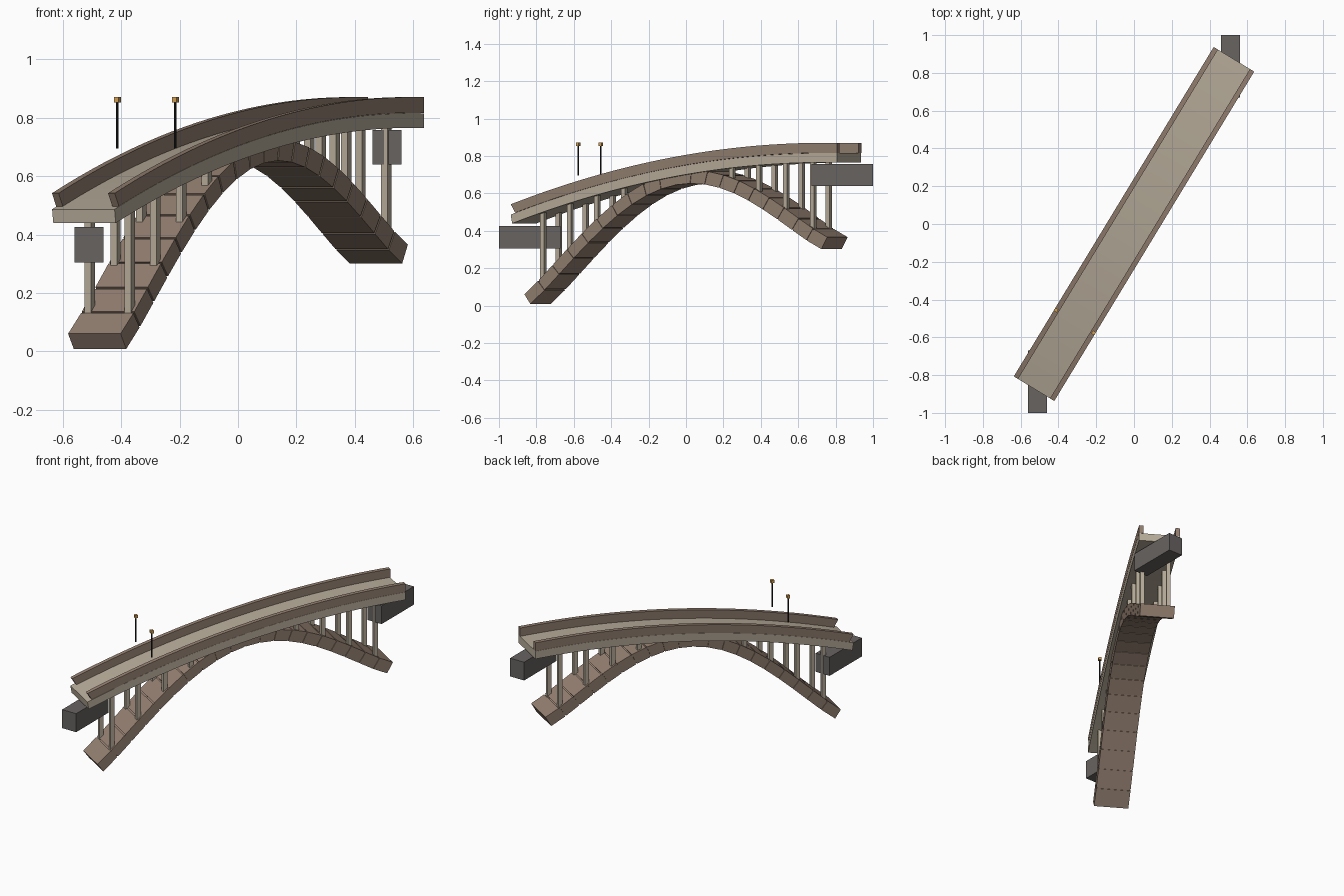
import bpy, math
from mathutils import Matrix, Vector

cube = bpy.data.objects.get("Cube")
if cube:
    bpy.data.objects.remove(cube, do_unlink=True)


def material(name, rgb):
    m = bpy.data.materials.new(name)
    m.use_nodes = True
    m.diffuse_color = (*rgb, 1)
    bsdf = next(n for n in m.node_tree.nodes if n.type == 'BSDF_PRINCIPLED')
    bsdf.inputs["Base Color"].default_value = (*rgb, 1)
    return m


DECK = material("pale stone", (0.47, 0.41, 0.32))
STONE = material("brown stone", (0.29, 0.21, 0.16))
GREY = material("grey concrete", (0.135, 0.125, 0.12))
BLACK = material("black iron", (0.012, 0.012, 0.013))
GOLD = material("amber lamp", (0.66, 0.36, 0.09))

# Bridge axis is local x, turned in plan
TURN = Matrix.Rotation(math.radians(58.74), 4, 'Z')
RISE = 0.161          # overall climb along the bridge
ARCH_HALF = 0.91
DECK_HALF = 1.02


def add_mesh(name, verts, faces, mat, matrix=TURN):
    me = bpy.data.meshes.new(name)
    me.from_pydata(verts, [], faces)
    me.materials.append(mat)
    ob = bpy.data.objects.new(name, me)
    bpy.context.collection.objects.link(ob)
    ob.matrix_world = matrix
    return ob


def strip(name, low, high, y0, y1, mat):
    """Sweep a rectangle through matching lower and upper (x, z) points."""
    verts, faces = [], []
    for (xl, zl), (xh, zh) in zip(low, high):
        verts += [(xl, y0, zl), (xl, y1, zl), (xh, y1, zh), (xh, y0, zh)]
    last = 4 * (len(low) - 1)
    for b in range(0, last, 4):
        for k in range(4):
            n = (k + 1) % 4
            faces.append((b + k, b + 4 + k, b + 4 + n, b + n))
    faces += [(0, 1, 2, 3), (last + 3, last + 2, last + 1, last)]
    return add_mesh(name, verts, faces, mat)


def box(name, lo, hi, mat, matrix=TURN):
    (a, b, c), (d, e, f) = lo, hi
    verts = [(x, y, z) for z in (c, f) for x, y in ((a, b), (d, b), (d, e), (a, e))]
    faces = [(3, 2, 1, 0), (4, 5, 6, 7)]
    faces += [(k, (k + 1) % 4, (k + 1) % 4 + 4, k + 4) for k in range(4)]
    return add_mesh(name, verts, faces, mat, matrix)


# Road line: top of the parapet along the axis
def rail_top(s):
    return 0.794 + RISE * s - 0.085 * s * s


def road_line(drop, inset=0.0):
    n = 36
    pts = []
    for i in range(n + 1):
        t = i / n
        s = -DECK_HALF + 2 * DECK_HALF * t + inset * (1 - t)
        pts.append((s, rail_top(s) - drop))
    return pts


strip("deck", road_line(0.105, 0.008), road_line(0.055), -0.125, 0.125, DECK)
for side, label in ((1, "left"), (-1, "right")):
    ya, yb = sorted((side * 0.099, side * 0.1255))
    strip(label + "_parapet", road_line(0.054, 0.028), road_line(0), ya, yb, STONE)


# Arch: symmetric curve with thickness along its normal, then sheared to the climb
def arch_curve(s):
    u = min(abs(s) / ARCH_HALF, 1)
    return 0.155 + 0.49 * max(math.cos(u * math.pi / 2), 0) ** 1.12


def arch_pair(s):
    e = 0.06
    a, b = max(s - e, -ARCH_HALF), min(s + e, ARCH_HALF)
    slope = (arch_curve(b) - arch_curve(a)) / (b - a)
    normal = Vector((-slope, 1)).normalized() * 0.069
    low = Vector((s, arch_curve(s)))
    high = low + normal
    return [(p.x, p.y + RISE * p.x) for p in (low, high)]


BLOCKS = 20
step = 2 * ARCH_HALF / BLOCKS
for i in range(BLOCKS):
    s0 = -ARCH_HALF + i * step
    ends = [arch_pair(s0 + (0.003 if i else 0)),
            arch_pair(s0 + step - (0.003 if i < BLOCKS - 1 else 0))]
    strip(f"arch_block_{i + 1}", [e[0] for e in ends], [e[1] for e in ends],
          -0.105, 0.105, STONE)
# Slightly recessed core closes the joints
core = [arch_pair(-ARCH_HALF + 0.01 + i * (2 * ARCH_HALF - 0.02) / 40) for i in range(41)]
low = [(a[0] * 0.95 + b[0] * 0.05, a[1] * 0.95 + b[1] * 0.05) for a, b in core]
high = [(a[0] * 0.08 + b[0] * 0.92, a[1] * 0.08 + b[1] * 0.92) for a, b in core]
strip("arch_core", low, high, -0.101, 0.101, STONE)


# Paired columns between arch and deck
def arch_mid(s):
    return arch_curve(s) + RISE * s + 0.045


W = 0.013
for k in range(-5, 6):
    if k == 0:
        continue
    s = k * 0.169
    for y, label in ((0.08, "left"), (-0.08, "right")):
        box(f"{label}_column_{k + 6}", (s - W, y - W, arch_mid(s)),
            (s + W, y + W, rail_top(s) - 0.08), DECK)

# Approach beams, square to the ground axes
FLAT = Matrix.Identity(4)
box("front_approach_beam", (-0.56, -1, 0.305), (-0.46, -0.67, 0.425), GREY, FLAT)
box("back_approach_beam", (0.46, 0.67, 0.64), (0.56, 1, 0.758), GREY, FLAT)

# Lamps above the parapets
for y, label in ((0.116, "left"), (-0.116, "right")):
    s = -0.604
    bpy.ops.mesh.primitive_cylinder_add(vertices=8, radius=0.0045, depth=0.16)
    post = bpy.context.object
    post.name = label + "_lamp_post"
    post.data.materials.append(BLACK)
    post.matrix_world = TURN @ Matrix.Translation((s, y, 0.775))
    box(label + "_lamp_head", (s - 0.009, y - 0.009, 0.852),
        (s + 0.009, y + 0.009, 0.871), GOLD)
